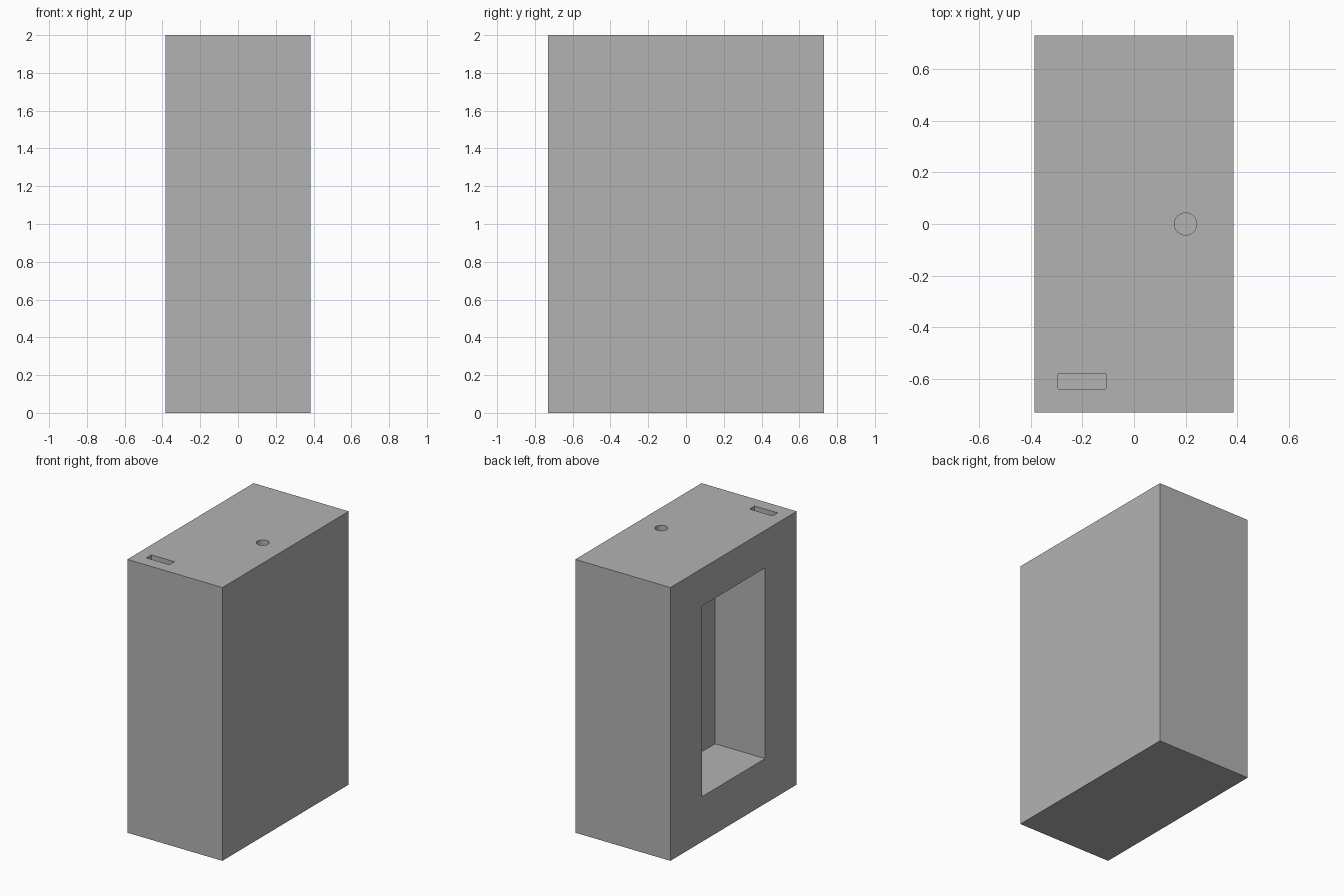
import bpy
import bmesh
from mathutils import Matrix, Vector

cube = bpy.data.objects.get("Cube")
if cube:
    bpy.data.objects.remove(cube, do_unlink=True)

GREY = (0.45, 0.45, 0.45, 1.0)
grey = bpy.data.materials.new("plain_grey")
grey.use_nodes = True
grey.diffuse_color = GREY
grey.node_tree.nodes["Principled BSDF"].inputs["Base Color"].default_value = GREY


def add_object(name, bm):
    mesh = bpy.data.meshes.new(name)
    bm.to_mesh(mesh)
    bm.free()
    mesh.materials.append(grey)
    obj = bpy.data.objects.new(name, mesh)
    bpy.context.collection.objects.link(obj)
    return obj


def add_box(name, low, high, corner=0.0):
    """Box between two corners, with optional rounded upright edges."""
    low, high = Vector(low), Vector(high)
    bm = bmesh.new()
    place = Matrix.Translation((low + high) / 2) @ Matrix.Diagonal((*(high - low), 1))
    bmesh.ops.create_cube(bm, size=1, matrix=place)
    if corner:
        upright = [e for e in bm.edges
                   if abs(e.verts[0].co.z - e.verts[1].co.z) > 1e-4]
        bmesh.ops.bevel(bm, geom=upright, offset=corner, segments=3,
                        profile=0.5, affect="EDGES")
    return add_object(name, bm)


def add_cylinder(name, centre, radius, depth):
    bm = bmesh.new()
    bmesh.ops.create_cone(bm, cap_ends=True, segments=48, radius1=radius,
                          radius2=radius, depth=depth,
                          matrix=Matrix.Translation(centre))
    return add_object(name, bm)


# Solid block
block = add_box("housing_block", (-0.385, -0.73, 0), (0.385, 0.73, 2))

# Side recess, top slot and top hole
cutters = [
    add_box("recess_cutter", (-0.6, -0.365, 0.33), (0.02, 0.365, 1.725)),
    add_box("slot_cutter", (-0.295, -0.638, 1.8), (-0.108, -0.58, 2.2), 0.004),
    add_cylinder("hole_cutter", (0.2, 0, 2), 0.043, 0.4),
]

bpy.ops.object.select_all(action="DESELECT")
block.select_set(True)
bpy.context.view_layer.objects.active = block
for cutter in cutters:
    cutter.hide_render = True
    cut = block.modifiers.new(cutter.name, "BOOLEAN")
    cut.operation = "DIFFERENCE"
    cut.solver = "EXACT"
    cut.object = cutter
    bpy.ops.object.modifier_apply(modifier=cut.name)
    bpy.data.objects.remove(cutter, do_unlink=True)

# Smooth hole wall, sharp block edges
bpy.ops.object.shade_smooth_by_angle()
